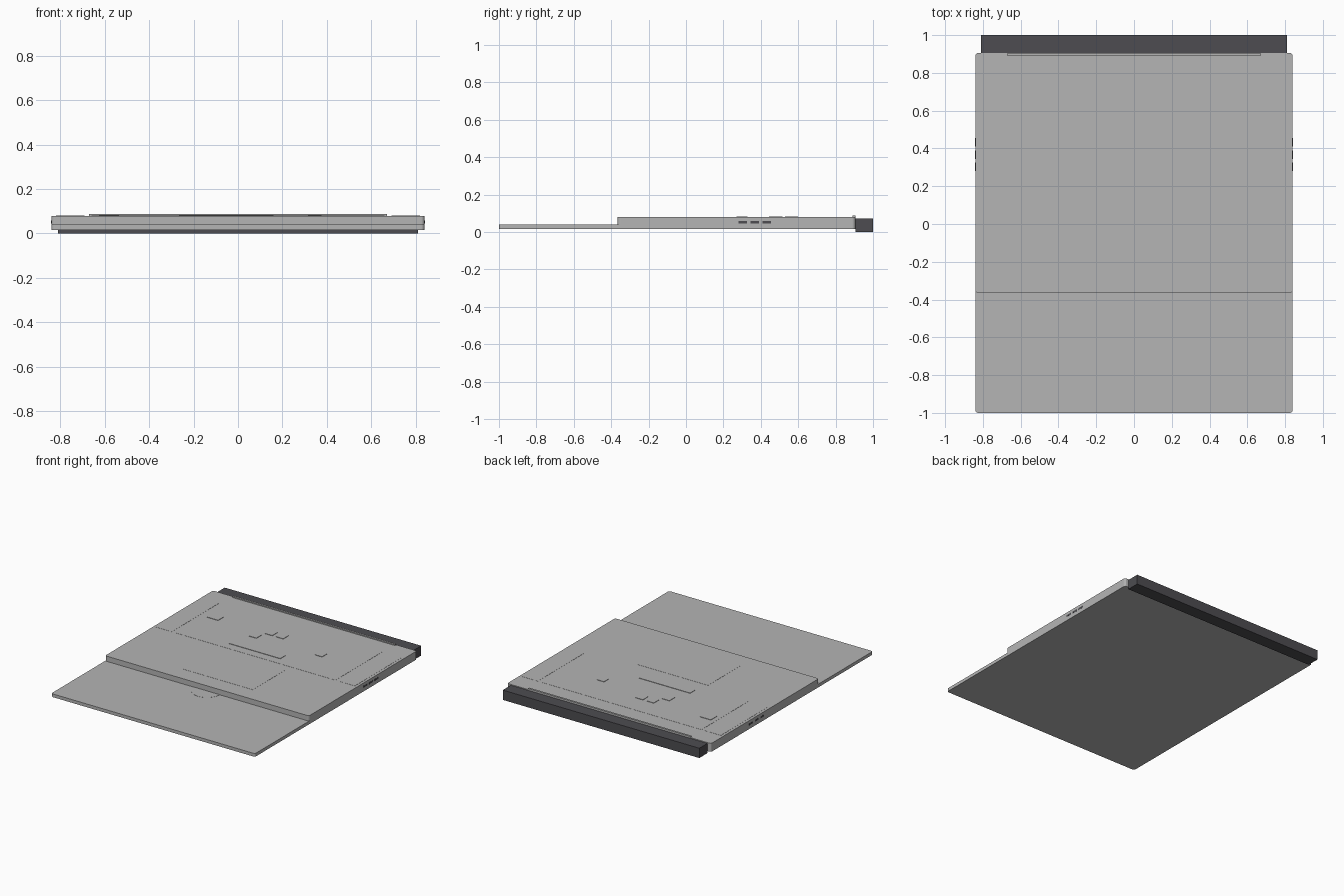
import bpy, bmesh, math

cube = bpy.data.objects.get("Cube")
if cube:
    bpy.data.objects.remove(cube)


def material(name, rgb):
    m = bpy.data.materials.new(name)
    m.use_nodes = True
    m.diffuse_color = (*rgb, 1)
    m.node_tree.nodes["Principled BSDF"].inputs["Base Color"].default_value = (*rgb, 1)
    return m


silver = material("silver grey", (0.46, 0.46, 0.46))
charcoal = material("charcoal", (0.075, 0.073, 0.082))


def slab(name, x, y, z, mat, radius=0):
    """Box between (min, max) pairs, with optional rounded vertical corners."""
    bm = bmesh.new()
    bmesh.ops.create_cube(bm, size=1)
    for v in bm.verts:
        v.co = [lo + (c + 0.5) * (hi - lo) for c, (lo, hi) in zip(v.co, (x, y, z))]
    if radius:
        upright = [e for e in bm.edges if abs(e.verts[0].co.z - e.verts[1].co.z) > 1e-4]
        bmesh.ops.bevel(bm, geom=upright, offset=radius, segments=4,
                        profile=0.5, affect='EDGES')
    mesh = bpy.data.meshes.new(name)
    bm.to_mesh(mesh)
    bm.free()
    mesh.materials.append(mat)
    obj = bpy.data.objects.new(name, mesh)
    bpy.context.collection.objects.link(obj)
    return obj


W, TOP = 0.84, 0.079

# Thin lower tray and thicker main deck
slab("lower_tray", (-W, W), (-1, 0.905), (0.016, 0.04), silver, 0.015)
slab("main_deck", (-W, W), (-0.365, 0.905), (0.038, TOP), silver, 0.015)

# Rear bar and hinge strip
slab("rear_bar", (-0.81, 0.81), (0.905, 1), (0, 0.073), charcoal)
slab("hinge_strip", (-0.67, 0.67), (0.89, 0.905), (0.07, 0.087), silver)

# Raised panels on the deck
slab("touch_pad", (-0.29, 0.29), (-0.24, 0.155), (TOP - 0.002, TOP + 0.001), silver)
slab("key_bed", (-0.66, 0.66), (0.205, 0.76), (TOP - 0.002, TOP + 0.001), silver)

# Keys: name, x range, y range
keys = [("space_key", (-0.265, 0.16), (0.27, 0.33)),
        ("corner_key", (-0.625, -0.535), (0.53, 0.6)),
        ("left_key", (-0.22, -0.16), (0.445, 0.51)),
        ("middle_key", (-0.155, -0.095), (0.54, 0.6)),
        ("upper_key", (-0.065, -0.005), (0.54, 0.6)),
        ("right_key", (0.315, 0.375), (0.455, 0.515))]
for name, x, y in keys:
    slab(name, x, y, (TOP, TOP + 0.004), silver)

# Speaker panels and side ports on both sides
for side, s in (("left", 1), ("right", -1)):
    slab(side + "_speaker", sorted((s * 0.69, s * 0.82)), (0.205, 0.76),
         (TOP - 0.002, TOP + 0.001), silver)
    for i in range(3):
        y = 0.28 + i * 0.065
        slab(f"{side}_port_{i + 1}", sorted((s * (W - 0.003), s * (W + 0.001))),
             (y, y + 0.045), (0.044, 0.058), charcoal)

# Half-round finger rest in front of the deck
bm = bmesh.new()
bmesh.ops.create_cone(bm, cap_ends=True, segments=32, radius1=0.105, radius2=0.105, depth=0.003)
mesh = bpy.data.meshes.new("finger_rest")
bm.to_mesh(mesh)
bm.free()
mesh.materials.append(silver)
rest = bpy.data.objects.new("finger_rest", mesh)
rest.location = (0, -0.365, 0.0395)
bpy.context.collection.objects.link(rest)
